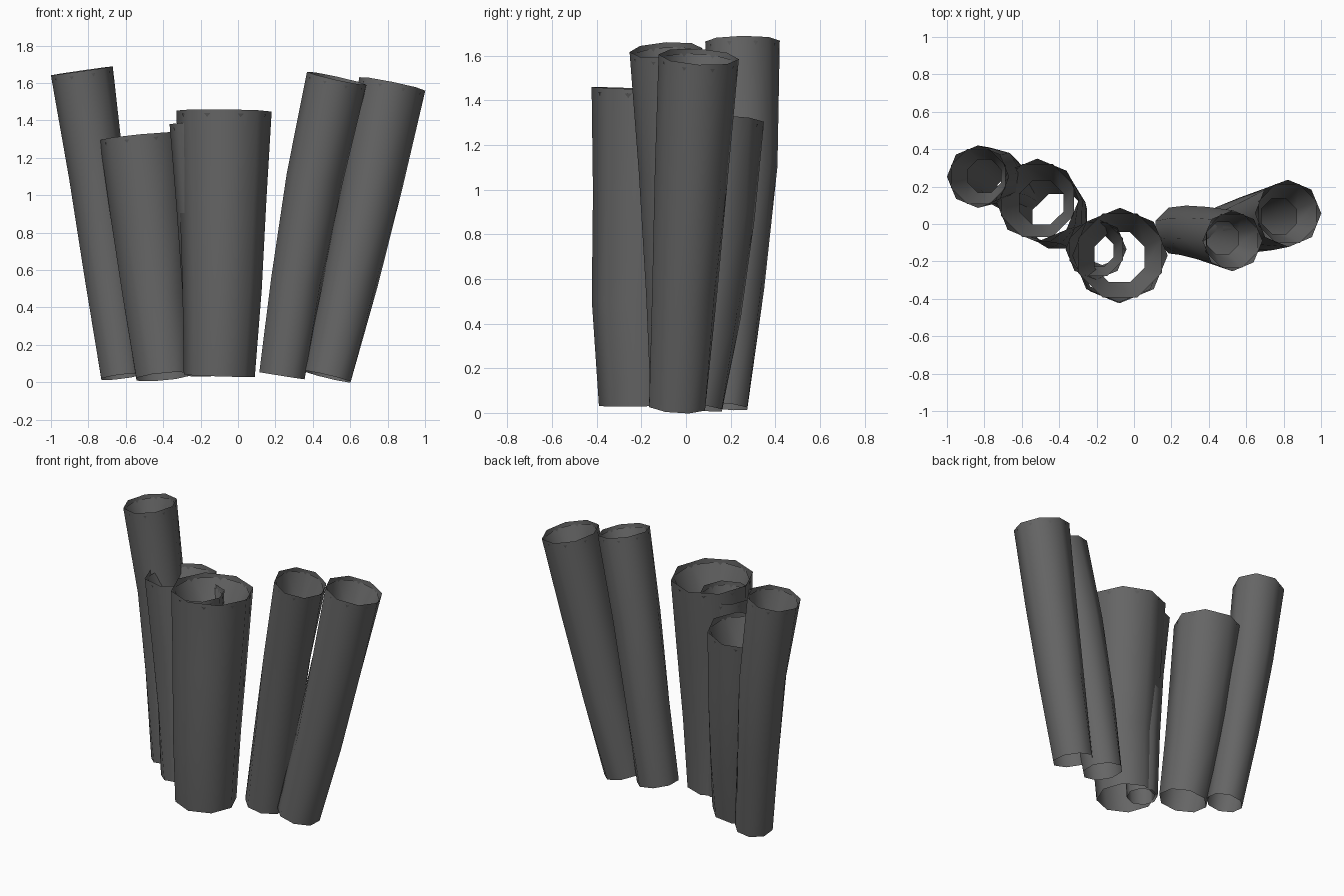
import bpy, math
from mathutils import Vector

if "Cube" in bpy.data.objects:
    bpy.data.objects.remove(bpy.data.objects["Cube"])

grey = bpy.data.materials.new("dark_grey")
grey.diffuse_color = (0.13, 0.13, 0.13, 1)
grey.use_nodes = True
grey.node_tree.nodes["Principled BSDF"].inputs["Base Color"].default_value = grey.diffuse_color

SIDES = 8
HALF = math.pi / SIDES


def add_shell(verts, faces, path, turns):
    """Open octagonal tube whose rings lie square to the path."""
    pts = [Vector(p[:3]) for p in path]
    tangents = [(pts[min(i + 1, len(pts) - 1)] - pts[max(i - 1, 0)]).normalized()
                for i in range(len(pts))]
    base = len(verts)
    for p, (_, _, _, r), t, turn in zip(pts, path, tangents, turns):
        u = Vector((0, 1, 0)).cross(t).normalized()
        v = t.cross(u)
        for k in range(SIDES):
            a = 2 * math.pi * k / SIDES + turn
            verts.append(p + u * (r * math.cos(a)) + v * (r * math.sin(a)))
    for i in range(len(pts) - 1):
        for k in range(SIDES):
            a, b = base + i * SIDES + k, base + i * SIDES + (k + 1) % SIDES
            faces.append((a, b, b + SIDES, a + SIDES))


def make_tube(name, path, twist):
    verts, faces = [], []
    # outer wall, slightly twisted towards the foot
    amounts = [twist * f for f in (1, 0.67, 0.33, 0)]
    wall = [(x, y, z, r * (1 + 0.06 * f)) for (x, y, z, r), f in zip(path, amounts)]
    add_shell(verts, faces, wall, [HALF * f for f in amounts])
    # funnel inside the mouth, turned half a side so its corners reach the rim
    top, below = Vector(path[-1][:3]), Vector(path[-2][:3])
    r = path[-1][3]
    down = (below - top).normalized()
    add_shell(verts, faces, [(*(top + down * 0.25), r * 0.57),
                             (*(top + down * 0.02), r * 0.95)], [HALF, HALF])
    mesh = bpy.data.meshes.new(name)
    mesh.from_pydata(verts, [], faces)
    mesh.materials.append(grey)
    for poly in mesh.polygons:
        poly.use_smooth = True
    bpy.context.collection.objects.link(bpy.data.objects.new(name, mesh))


# each path point: x, y, z, radius (bottom to top)
tubes = {
    "far_left_tube": [(-0.622, 0.165, 0.03, 0.112), (-0.69, 0.22, 0.57, 0.13),
                      (-0.755, 0.26, 1.11, 0.148), (-0.835, 0.253, 1.665, 0.167)],
    "left_tube": [(-0.397, 0.015, 0.03, 0.15), (-0.437, 0.07, 0.45, 0.176),
                  (-0.477, 0.105, 0.88, 0.2), (-0.518, 0.127, 1.315, 0.223)],
    "centre_tube": [(-0.10, -0.20, 0.035, 0.19), (-0.085, -0.21, 0.5, 0.212),
                    (-0.08, -0.185, 0.98, 0.232), (-0.075, -0.168, 1.45, 0.255)],
    "inner_tube": [(-0.17, -0.12, 0.035, 0.10), (-0.178, -0.138, 0.5, 0.12),
                   (-0.19, -0.148, 0.95, 0.14), (-0.203, -0.135, 1.385, 0.163)],
    "right_tube": [(0.235, -0.035, 0.035, 0.125), (0.315, -0.04, 0.54, 0.138),
                   (0.41, -0.06, 1.09, 0.15), (0.528, -0.09, 1.625, 0.163)],
    "far_right_tube": [(0.48, -0.04, 0.03, 0.128), (0.605, -0.005, 0.55, 0.146),
                       (0.72, 0.025, 1.08, 0.163), (0.825, 0.057, 1.595, 0.18)],
}
for name, path in tubes.items():
    make_tube(name, path, 0 if name in ("centre_tube", "inner_tube") else 1)
